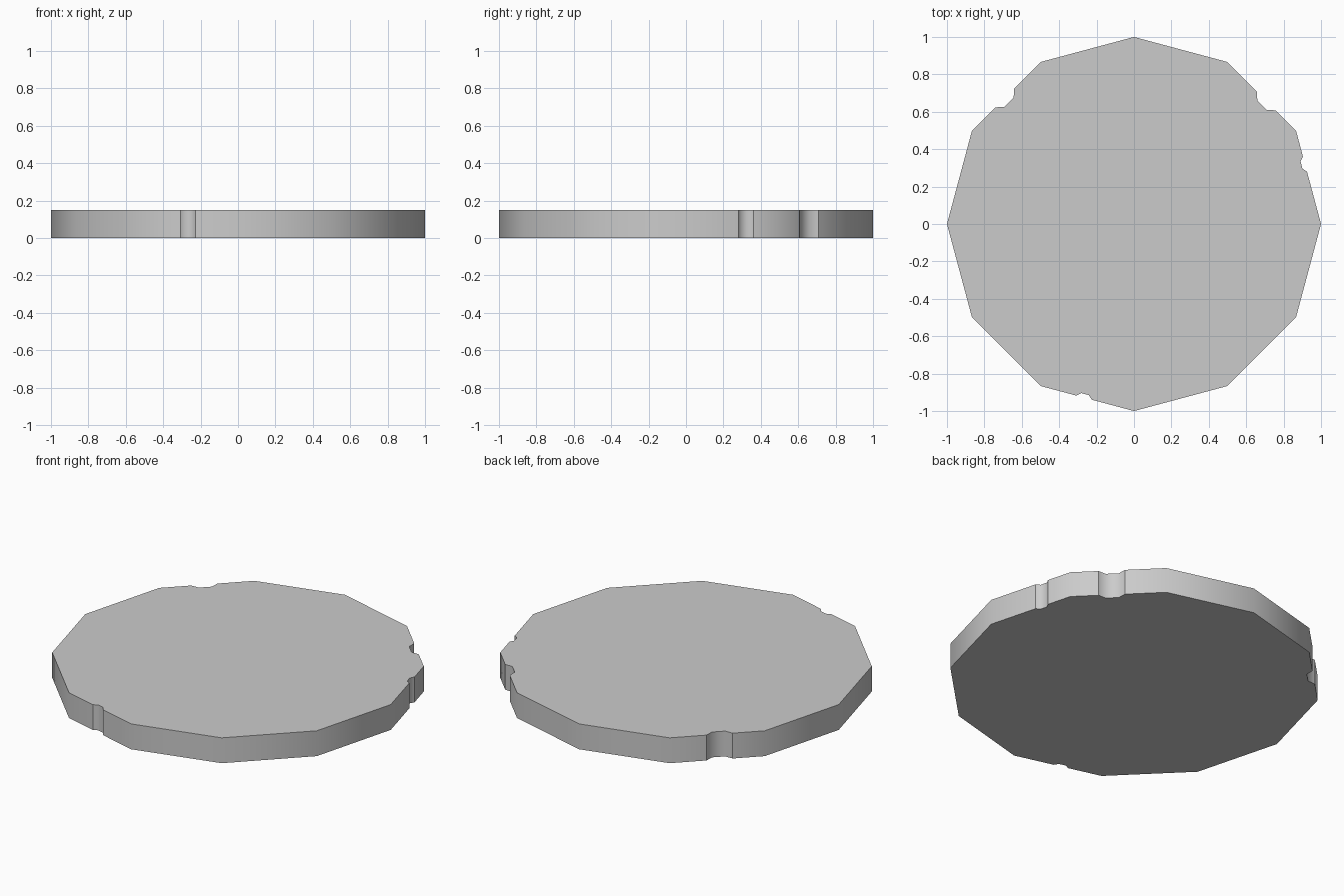
import bpy, bmesh
from math import cos, sin, radians
from mathutils import Vector

if "Cube" in bpy.data.objects:
    bpy.data.objects.remove(bpy.data.objects["Cube"])

SIDES, HEIGHT = 12, 0.15

# side index: (notch centre along side, half width)
notches = {
    0: ((0.914, 0.32), 0.041),
    1: ((0.708, 0.658), 0.071),
    4: ((-0.692, 0.674), 0.071),
    8: ((-0.267, -0.929), 0.042),
}

# Outline: twelve-sided disc with trapezoid notches; lips are kept as hard edges
outline, lips = [], set()
for i in range(SIDES):
    a, b = (Vector((cos(radians(30 * k)), sin(radians(30 * k)))) for k in (i, i + 1))
    outline.append(a)
    if i in notches:
        centre, half = notches[i]
        along = (b - a).normalized()
        inward = Vector((-along.y, along.x))
        mid = a + along * (Vector(centre) - a).dot(along)
        for k, (s, d) in enumerate(((-1, 0), (-0.5, 0.47), (0.5, 0.47), (1, 0))):
            if k in (0, 3):
                lips.add(len(outline))
            outline.append(mid + along * half * s + inward * half * d)

# Solid disc
bm = bmesh.new()
bottom = [bm.verts.new((p.x, p.y, 0)) for p in outline]
top = [bm.verts.new((p.x, p.y, HEIGHT)) for p in outline]
bm.faces.new(top)
bm.faces.new(bottom[::-1])
n = len(outline)
for i in range(n):
    j = (i + 1) % n
    wall = bm.faces.new((bottom[i], bottom[j], top[j], top[i]))
    wall.smooth = True

# Hard rims and notch lips
for e in bm.edges:
    if any(len(f.verts) > 4 for f in e.link_faces):
        e.smooth = False
for i in lips:
    bm.edges.get((bottom[i], top[i])).smooth = False

mesh = bpy.data.meshes.new("notched_disc")
bm.to_mesh(mesh)
bm.free()
disc = bpy.data.objects.new("notched_disc", mesh)
bpy.context.collection.objects.link(disc)
